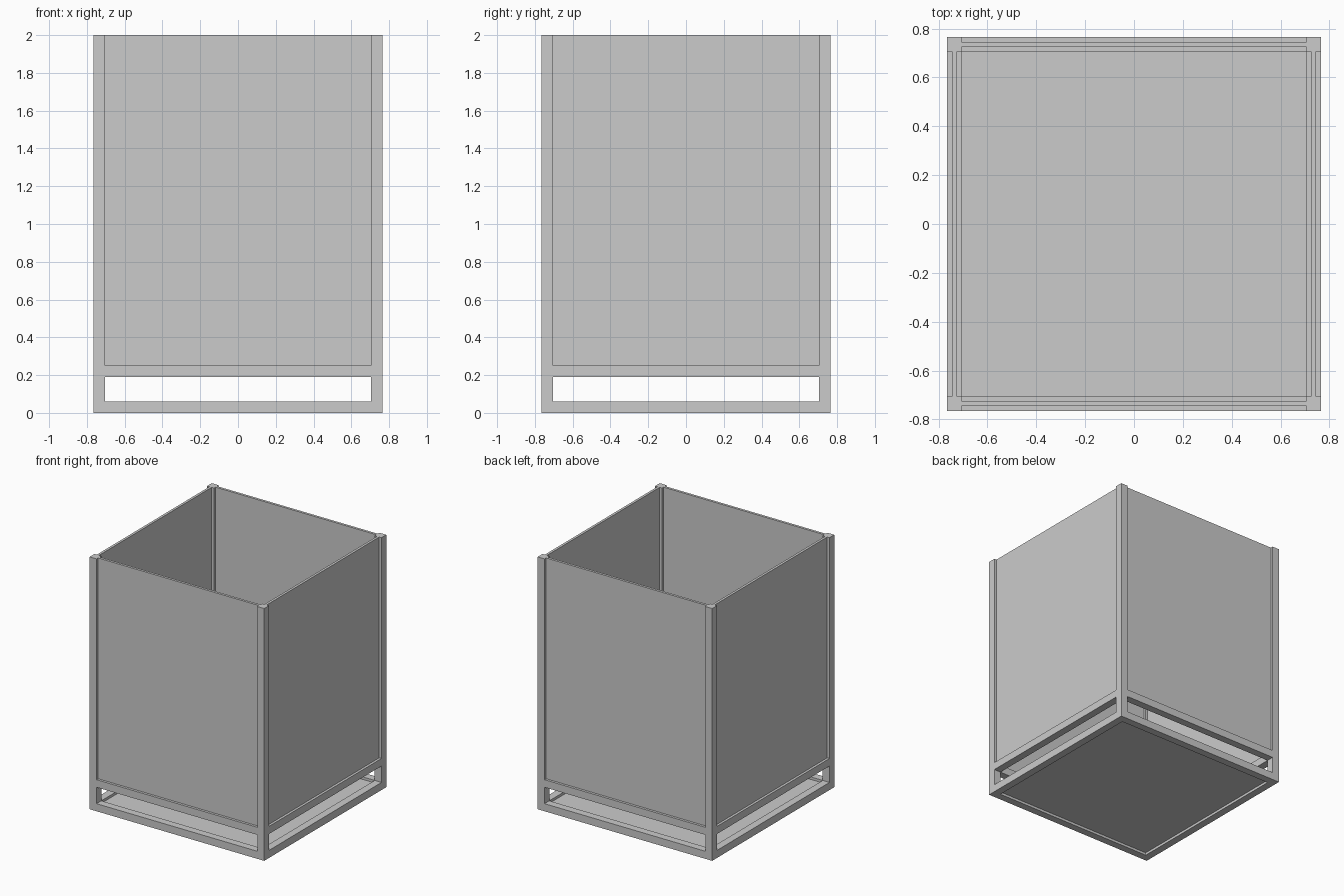
import bpy

if "Cube" in bpy.data.objects:
    bpy.data.objects.remove(bpy.data.objects["Cube"])

H = 2.0        # overall height
R = 0.765      # outer half width
T = 0.06       # frame bar thickness
P = 0.02       # panel thickness
C = R - T / 2  # bar centre line
I = R - T      # inner half width


def box(name, lo, hi):
    bpy.ops.mesh.primitive_cube_add(size=1, location=[(a + b) / 2 for a, b in zip(lo, hi)])
    ob = bpy.context.object
    ob.name = name
    ob.scale = [b - a for a, b in zip(lo, hi)]
    bpy.ops.object.transform_apply(location=True, rotation=False, scale=True)
    return ob


# Corner posts
for sx, a in (("left", -C), ("right", C)):
    for sy, b in (("front", -C), ("back", C)):
        box(f"{sy}_{sx}_post", (a - T / 2, b - T / 2, 0), (a + T / 2, b + T / 2, H))

# Rails and recessed wall panels on each side
for along_x, names in ((True, ("front", "back")), (False, ("left", "right"))):
    for name, c in zip(names, (-C, C)):
        def bar(part, thick, z0, z1):
            lo, hi = (-I, c - thick / 2), (I, c + thick / 2)
            if not along_x:
                lo, hi = lo[::-1], hi[::-1]
            box(f"{name}_{part}", (*lo, z0), (*hi, z1))
        bar("bottom_rail", T, 0, T)
        bar("upper_rail", T, 0.19, 0.25)
        bar("wall_panel", P, 0.25, H)

# Floor panel set inside the bottom rails
box("floor_panel", (-I, -I, T / 2 - P / 2), (I, I, T / 2 + P / 2))
